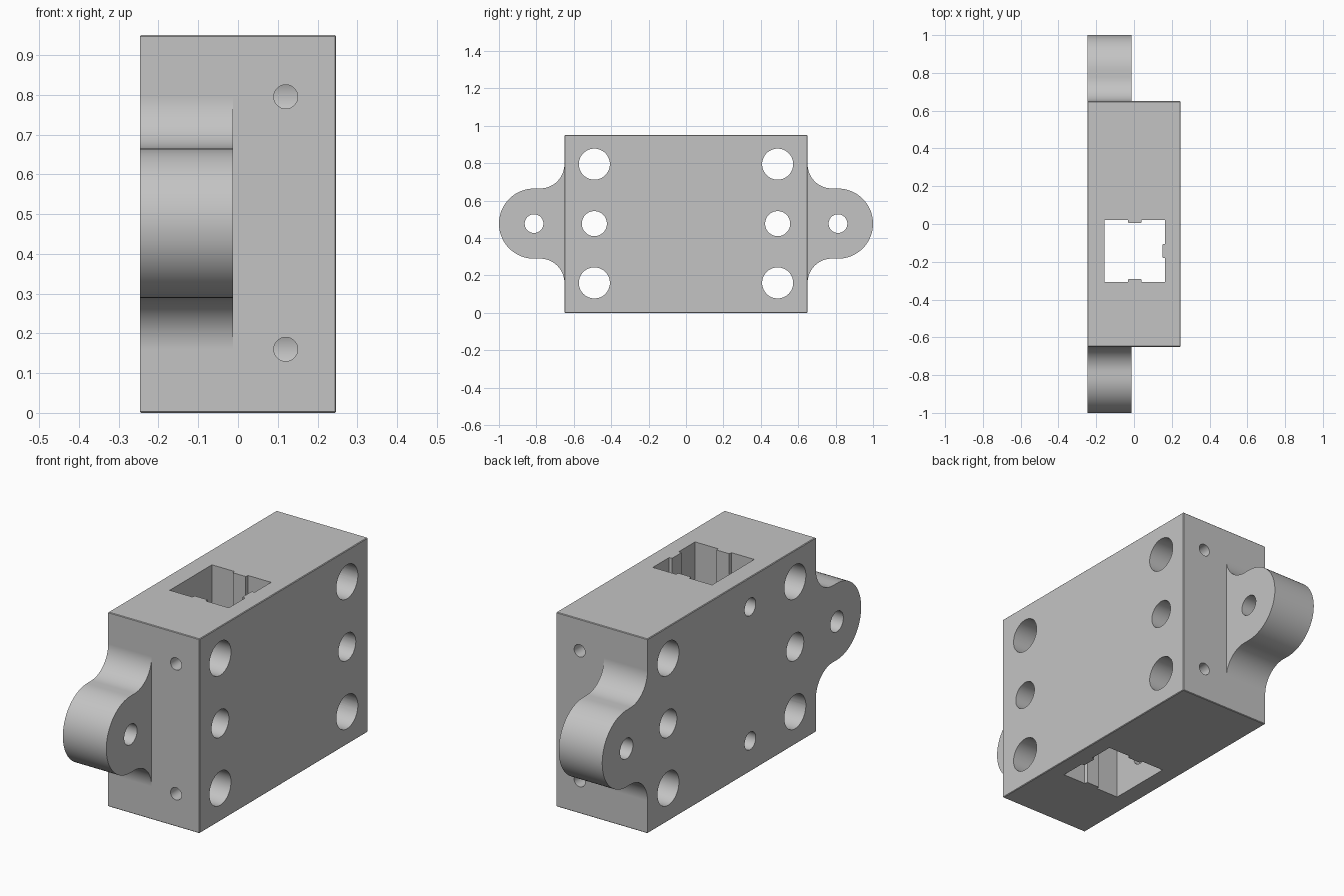
import bpy, bmesh
from math import sin, cos, pi, radians
from mathutils import Matrix

if "Cube" in bpy.data.objects:
    bpy.data.objects.remove(bpy.data.objects["Cube"])

HX, HY, TOP = 0.247, 0.65, 0.95
MID = 0.477
HOLE_Z = (0.16, 0.795)

grey = bpy.data.materials.new("plain grey")
grey.use_nodes = True
colour = (0.55, 0.55, 0.55, 1)
grey.diffuse_color = colour
grey.node_tree.nodes["Principled BSDF"].inputs["Base Color"].default_value = colour


def make(name, bm):
    bmesh.ops.recalc_face_normals(bm, faces=bm.faces)
    mesh = bpy.data.meshes.new(name)
    bm.to_mesh(mesh)
    bm.free()
    mesh.materials.append(grey)
    ob = bpy.data.objects.new(name, mesh)
    bpy.context.collection.objects.link(ob)
    return ob


def prism(name, points, shift):
    """Extrude a closed outline of 3D points along a vector."""
    bm = bmesh.new()
    face = bm.faces.new([bm.verts.new(p) for p in points])
    new = bmesh.ops.extrude_face_region(bm, geom=[face])["geom"]
    bmesh.ops.translate(bm, vec=shift, verts=[v for v in new if isinstance(v, bmesh.types.BMVert)])
    return make(name, bm)


def rod(name, radius, depth, centre, axis):
    """Round cutter along x or y."""
    bm = bmesh.new()
    turn = Matrix.Rotation(pi / 2, 4, 'Y' if axis == 'x' else 'X')
    bmesh.ops.create_cone(bm, cap_ends=True, segments=48, radius1=radius, radius2=radius,
                          depth=depth, matrix=Matrix.Translation(centre) @ turn)
    return make(name, bm)


def combine(target, tool, operation):
    tool.hide_render = True
    mod = target.modifiers.new(tool.name, 'BOOLEAN')
    mod.operation, mod.solver, mod.object = operation, 'EXACT', tool
    bpy.context.view_layer.objects.active = target
    bpy.ops.object.modifier_apply(modifier=mod.name)
    bpy.data.objects.remove(tool)


def arc(cy, cz, r, start, end, n):
    steps = [radians(start + (end - start) * i / n) for i in range(n + 1)]
    return [(cy + r * cos(a), cz + r * sin(a)) for a in steps]


# Main block, with slightly eased edges except where the lugs are flush
bm = bmesh.new()
bmesh.ops.create_cube(bm, size=1)
bmesh.ops.scale(bm, vec=(2 * HX, 2 * HY, TOP), verts=bm.verts)
bmesh.ops.translate(bm, vec=(0, 0, TOP / 2), verts=bm.verts)
eased = [e for e in bm.edges
         if not (all(v.co.x < 0 for v in e.verts) and e.verts[0].co.y * e.verts[1].co.y > 0)]
bmesh.ops.bevel(bm, geom=eased, offset=0.003, segments=1, affect='EDGES')
block = make("mounting_block", bm)

# Rounded lugs with concave fillets running into the end faces
outline = ([(0.55, 0.16)] + arc(0.78, 0.16, 0.13, 180, 90, 16)
           + arc(0.8125, MID, 0.1875, -90, 90, 36)
           + arc(0.78, 0.795, 0.13, 270, 180, 16) + [(0.55, 0.795)])
for side in (-1, 1):
    lug = prism("lug", [(-HX, side * y, z) for y, z in outline], (HX - 0.012, 0, 0))
    combine(block, lug, 'UNION')

# Square channel from top to bottom, ribbed on three walls
rib = 0.015
half_channel = [(-0.155, 0.02), (-0.033, 0.02), (-0.03, 0.02 - rib), (0.038, 0.02 - rib),
                (0.041, 0.02), (0.165, 0.02), (0.165, -0.105), (0.165 - rib, -0.108)]
mid_y = -0.143
channel = half_channel + [(x, 2 * mid_y - y) for x, y in reversed(half_channel)]
combine(block, prism("channel_cutter", [(x, y, -0.1) for x, y in channel], (0, 0, 1.2)),
        'DIFFERENCE')

# Cross holes through the block and lugs, then end holes reaching into them
for side in (-1, 1):
    holes = [(0.49, z, 0.083) for z in HOLE_Z] + [(0.49, MID, 0.067), (0.8125, MID, 0.05)]
    for y, z, r in holes:
        combine(block, rod("cross_hole", r, 1, (0, side * y, z), 'x'), 'DIFFERENCE')
    for z in HOLE_Z:
        combine(block, rod("end_hole", 0.03, 0.3, (0.12, side * 0.64, z), 'y'), 'DIFFERENCE')

# Side holes opening into the channel
for z in (0.15, 0.805):
    combine(block, rod("side_hole", 0.043, 0.3, (-0.25, mid_y, z), 'x'), 'DIFFERENCE')

# Smooth curves, flat faces
bpy.ops.object.select_all(action='DESELECT')
block.select_set(True)
bpy.context.view_layer.objects.active = block
bpy.ops.object.shade_smooth_by_angle(angle=radians(25))
block.modifiers.new("flat faces", 'WEIGHTED_NORMAL').keep_sharp = True
